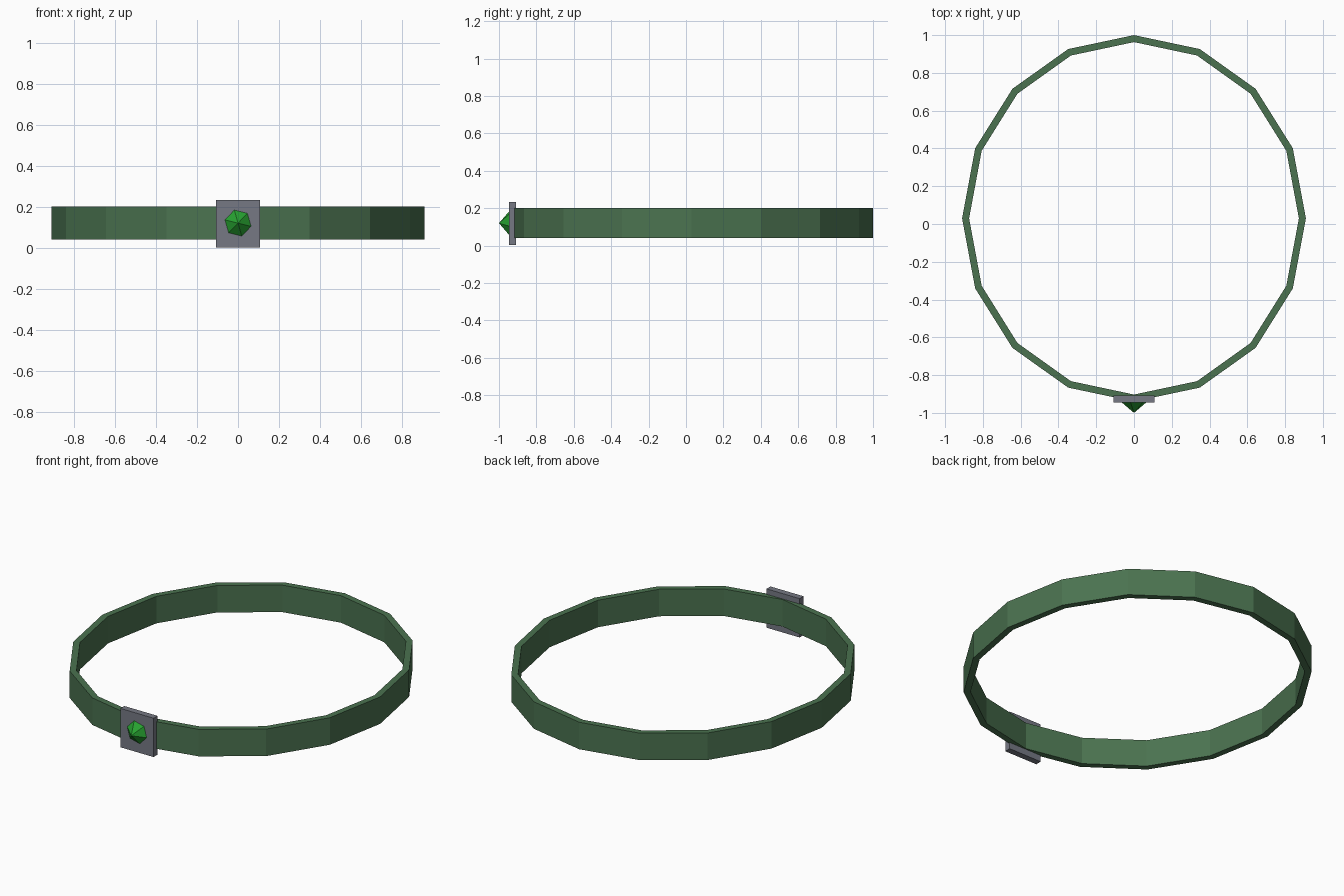
import bpy, bmesh
from math import sin, cos, pi, radians

if "Cube" in bpy.data.objects:
    bpy.data.objects.remove(bpy.data.objects["Cube"])

def finish(name, bm, color):
    bmesh.ops.recalc_face_normals(bm, faces=bm.faces)
    me = bpy.data.meshes.new(name)
    bm.to_mesh(me)
    bm.free()
    ob = bpy.data.objects.new(name, me)
    bpy.context.collection.objects.link(ob)
    mat = bpy.data.materials.new(name + "_colour")
    mat.diffuse_color = (*color, 1)
    mat.use_nodes = True
    mat.node_tree.nodes["Principled BSDF"].inputs["Base Color"].default_value = mat.diffuse_color
    me.materials.append(mat)
    return ob

# Band: 16-sided oval with a rectangular cross-section
SIDES, CY, RX, RY, WALL = 16, 0.03, 0.91, 0.97, 0.037
bm = bmesh.new()
rings = []
for inset, z in ((0, 0.04), (0, 0.20), (WALL, 0.20), (WALL, 0.04)):
    rings.append([bm.verts.new(((RX - inset) * sin(2 * pi * i / SIDES),
                                CY + (RY - inset) * cos(2 * pi * i / SIDES), z))
                  for i in range(SIDES)])
for k in range(4):
    a, b = rings[k], rings[(k + 1) % 4]
    for i in range(SIDES):
        j = (i + 1) % SIDES
        bm.faces.new((a[i], a[j], b[j], b[i]))
finish("band", bm, (0.07, 0.17, 0.08))

# Setting plate on the front
bm = bmesh.new()
bmesh.ops.create_cube(bm, size=1)
for v in bm.verts:
    v.co = (v.co.x * 0.217, v.co.y * 0.037 - 0.927, v.co.z * 0.23 + 0.117)
finish("setting_plate", bm, (0.18, 0.19, 0.23))

# Gem: six-sided point, slightly turned
bm = bmesh.new()
base = [bm.verts.new((0.07 * cos(radians(46 + 60 * i)), -0.942,
                      0.12 + 0.07 * sin(radians(46 + 60 * i)))) for i in range(6)]
tip = bm.verts.new((0, -1.0, 0.12))
bm.faces.new(base)
for i in range(6):
    bm.faces.new((base[i], base[(i + 1) % 6], tip))
finish("gem", bm, (0.02, 0.36, 0.03))
